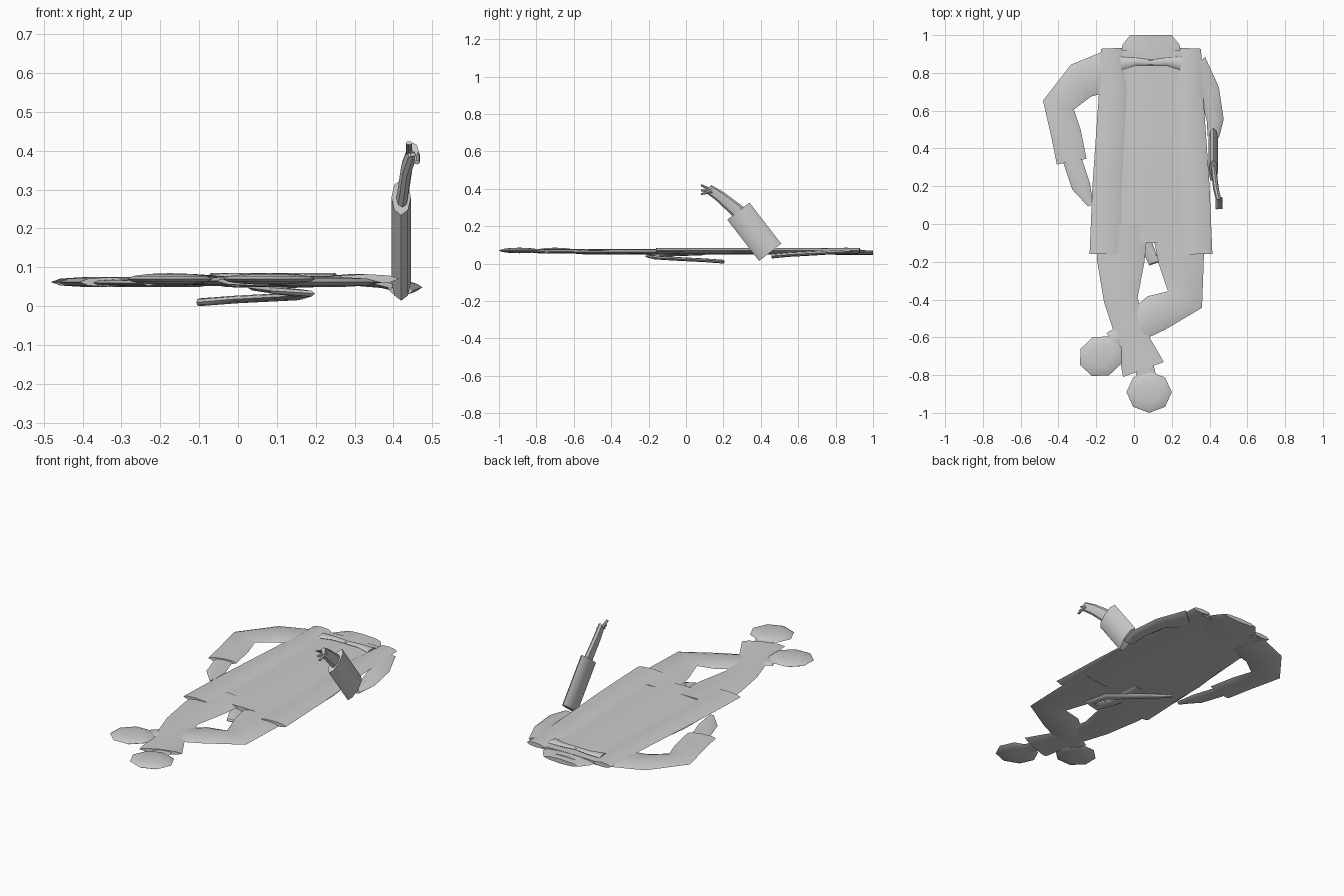
import bpy, bmesh
from math import cos, sin, tau
from mathutils import Matrix, Vector

old_cube = bpy.data.objects.get("Cube")
if old_cube:
    bpy.data.objects.remove(old_cube, do_unlink=True)

grey = bpy.data.materials.new("plain grey")
grey.use_nodes = True
tone = (0.6, 0.6, 0.6, 1)
grey.diffuse_color = tone
grey.node_tree.nodes["Principled BSDF"].inputs["Base Color"].default_value = tone

SIDES = 8
MIDDLE = 0.09        # centre line of the coat
BODY = 0.065         # height at which the flat body lies
CLOTH = 0.025        # thickness of the cloth parts
SKIN = 0.016         # thickness of the thin parts


def finish(name, bm):
    bmesh.ops.recalc_face_normals(bm, faces=bm.faces)
    mesh = bpy.data.meshes.new(name)
    bm.to_mesh(mesh)
    bm.free()
    mesh.materials.append(grey)
    mesh.shade_smooth()
    mesh.set_sharp_from_angle(angle=0.6)
    model_part = bpy.data.objects.new(name, mesh)
    bpy.context.collection.objects.link(model_part)


def strip(name, spots, height=BODY, thick=CLOTH, drop=0, upright=False):
    """Flattened tube through (across, along, width) spots, sinking by drop."""
    bm = bmesh.new()
    last = len(spots) - 1
    centres = [Vector((u, v, height - drop * i / last)) for i, (u, v, width) in enumerate(spots)]
    rings = []
    for i, centre in enumerate(centres):
        heading = centres[min(i + 1, last)] - centres[max(i - 1, 0)]
        across = Vector((-heading.y, heading.x, 0)).normalized() * spots[i][2] / 2
        up = Vector((0, 0, thick / 2))
        angles = [tau * k / SIDES for k in range(SIDES)]
        rings.append([bm.verts.new(centre + across * cos(a) + up * sin(a)) for a in angles])
    for ring, following in zip(rings, rings[1:]):
        for k in range(SIDES):
            bm.faces.new((ring[k], ring[k - 1], following[k - 1], following[k]))
    bm.faces.new(rings[0])
    bm.faces.new(rings[-1])
    if upright:
        for vert in bm.verts:
            vert.co = vert.co.zxy
    finish(name, bm)


def shoe(name, x, y, turn):
    bm = bmesh.new()
    shape = (Matrix.Translation((x, y, BODY + 0.005)) @ Matrix.Rotation(turn, 4, "Z")
             @ Matrix.Diagonal((0.12, 0.11, 0.015, 1)))
    bmesh.ops.create_uvsphere(bm, u_segments=SIDES, v_segments=6, radius=1, matrix=shape)
    finish(name, bm)


# Torso, collar and neck
strip("torso", [(MIDDLE, y, width) for y, width in
                ((0.92, 0.5), (0.7, 0.5), (0.3, 0.6), (-0.1, 0.6))], height=BODY - 0.003)
strip("collar", [(MIDDLE, y, width) for y, width in
                 ((1, 0.22), (0.95, 0.3), (0.88, 0.34), (0.8, 0.2))], height=0.058)
strip("neck", [(MIDDLE, y, width) for y, width in ((0.96, 0.16), (0.9, 0.24), (0.86, 0.2))],
      height=BODY, thick=SKIN)

# Mirrored coat fronts and bow tie wings
for word, side in (("left", 1), ("right", -1)):
    coat = ((0.21, 0.93, 0.11), (0.2, 0.7, 0.15), (0.23, 0.2, 0.16), (0.24, -0.16, 0.17))
    strip(word + "_coat_front", [(MIDDLE + side * x, y, width) for x, y, width in coat],
          height=BODY + 0.005)
    wing = ((0, 0.855, 0.03), (0.08, 0.86, 0.04), (0.16, 0.85, 0.07))
    strip(word + "_bow_wing", [(MIDDLE + side * x, y, width) for x, y, width in wing],
          height=BODY + 0.012, thick=SKIN)

# Legs, crossed at the shins
strip("right_trouser_leg", [(-0.06, 0, 0.27), (-0.07, -0.2, 0.25), (-0.07, -0.4, 0.18),
                            (-0.02, -0.58, 0.16), (0.05, -0.77, 0.23)])
strip("left_trouser_leg", [(0.23, 0, 0.28), (0.25, -0.2, 0.24), (0.27, -0.4, 0.2),
                           (0.12, -0.47, 0.2), (0, -0.55, 0.16)], height=BODY - 0.003)
strip("left_ankle", [(0, -0.55, 0.1), (-0.12, -0.62, 0.1)], height=BODY, thick=SKIN)
strip("right_ankle", [(0.04, -0.7, 0.1), (0.07, -0.82, 0.1)], height=BODY, thick=SKIN)
shoe("left_shoe", -0.175, -0.7, 0.4)
shoe("right_shoe", 0.08, -0.89, 0)

# Right arm, resting beside the body
strip("right_sleeve", [(-0.1, 0.82, 0.22), (-0.28, 0.76, 0.2), (-0.4, 0.63, 0.17),
                       (-0.36, 0.48, 0.16), (-0.33, 0.33, 0.16)], height=BODY - 0.003)
strip("right_hand", [(-0.33, 0.35, 0.1), (-0.28, 0.2, 0.1), (-0.23, 0.1, 0.03)],
      height=BODY - 0.005, thick=SKIN)

# Left arm, with the forearm raised
strip("left_upper_sleeve", [(0.3, 0.82, 0.2), (0.4, 0.7, 0.11), (0.43, 0.55, 0.09),
                            (0.42, 0.46, 0.06)], drop=0.025)
strip("left_forearm_sleeve", [(0.45, 0.06, 0.15), (0.28, 0.28, 0.15)],
      height=0.42, thick=0.05, upright=True)
strip("left_hand", [(0.3, 0.26, 0.08), (0.18, 0.36, 0.06), (0.12, 0.4, 0.05)],
      height=0.42, thick=0.03, drop=-0.03, upright=True)
for number, tip in enumerate((0.42, 0.39, 0.37)):
    strip("left_finger_" + "abc"[number], [(0.14, 0.39, 0.02), (0.08, tip, 0.01)],
          height=0.44 + number / 100, thick=SKIN, upright=True)

# Tail, folded back beneath the body
strip("tail", [(0.05, 0.1, 0.06), (0.06, -0.1, 0.07), (0.1, -0.19, 0.07), (0.17, -0.17, 0.06),
               (0.15, -0.05, 0.06), (0, 0.1, 0.05), (-0.1, 0.2, 0.02)],
      height=0.055, thick=0.02, drop=0.045)
